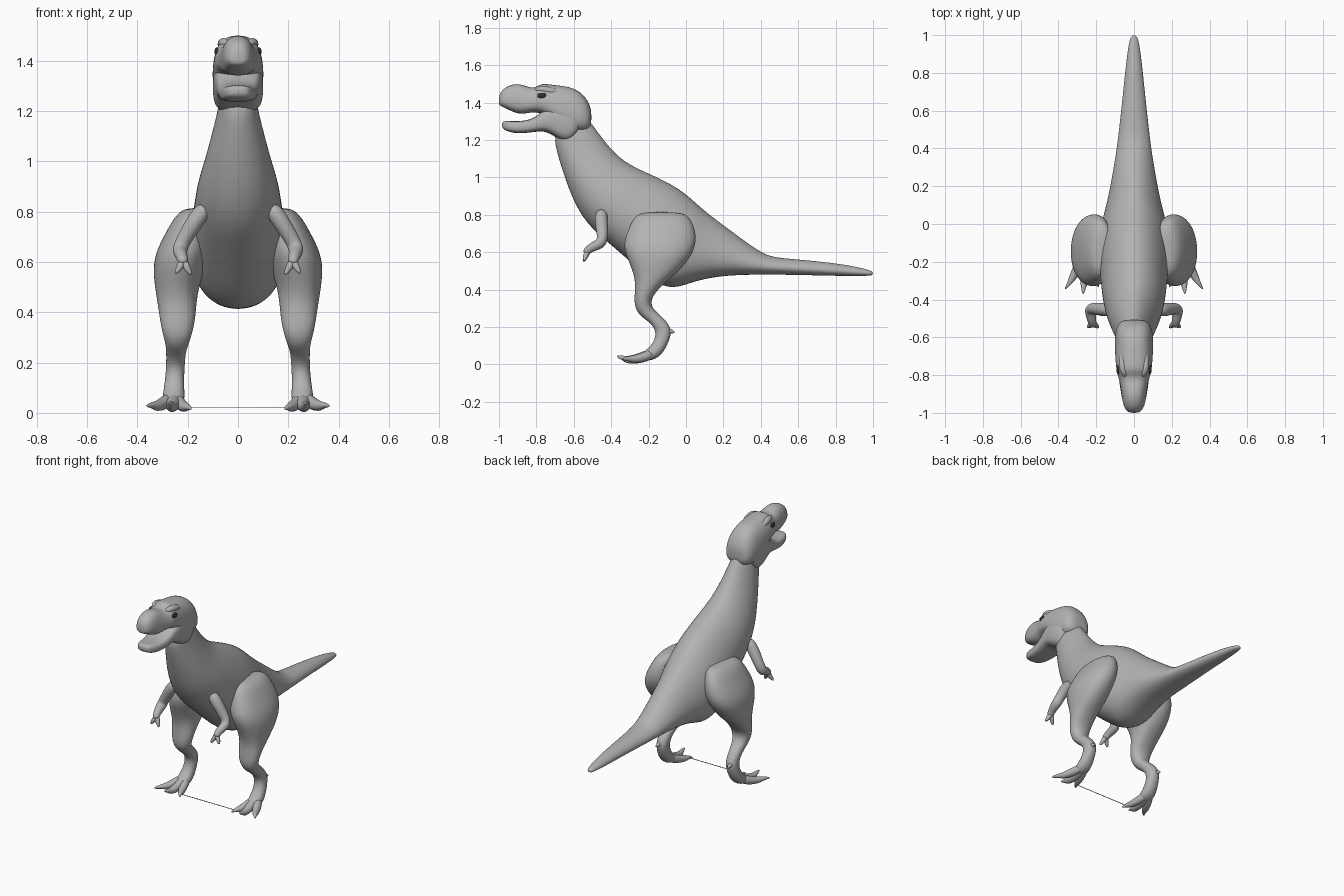
import bpy, bmesh, math
from mathutils import Vector


def material(name, v):
    m = bpy.data.materials.new(name)
    m.diffuse_color = (v, v, v, 1)
    return m


GREY = material("skin_grey", 0.45)
DARK = material("eye_dark", 0.03)
SIDES = 16


def skin(bm, rings):
    """Bridge a list of point rings and cap both ends."""
    rows = [[bm.verts.new(p) for p in r] for r in rings]
    for a, b in zip(rows, rows[1:]):
        for i in range(len(a)):
            j = (i + 1) % len(a)
            bm.faces.new((a[i], a[j], b[j], b[i]))
    bm.faces.new(rows[0])
    bm.faces.new(rows[-1])


def finish(name, bm, mat=GREY, mirror=False, levels=2):
    bmesh.ops.recalc_face_normals(bm, faces=bm.faces)
    me = bpy.data.meshes.new(name)
    bm.to_mesh(me)
    bm.free()
    for p in me.polygons:
        p.use_smooth = True
    me.materials.append(mat)
    ob = bpy.data.objects.new(name, me)
    bpy.context.collection.objects.link(ob)
    if mirror:
        ob.modifiers.new("mirror", 'MIRROR').use_mirror_merge = False
    if levels:
        s = ob.modifiers.new("smooth", 'SUBSURF')
        s.levels = s.render_levels = levels
    return ob


def spow(v, e):
    return math.copysign(abs(v) ** e, v)


def loft(name, rows, power=2.0, taper=0.0, mirror=False):
    """Rows: y,z of one edge, y,z of the opposite edge, inner x, outer x."""
    rings = []
    for ya, za, yb, zb, x0, x1 in rows:
        ring = []
        for i in range(SIDES):
            t = 2 * math.pi * i / SIDES
            c = spow(math.cos(t), 2 / power) * 1.02
            s = spow(math.sin(t), 2 / power) * 1.02
            ring.append(((x0 + x1) / 2 + (x1 - x0) / 2 * c * (1 - taper * s),
                         (ya + yb) / 2 + (ya - yb) / 2 * s,
                         (za + zb) / 2 + (za - zb) / 2 * s))
        rings.append(ring)
    bm = bmesh.new()
    skin(bm, rings)
    return finish(name, bm, mirror=mirror)


def tubes(name, paths, sides=10):
    """Mirrored tapered tubes; each path is a list of (x, y, z, radius)."""
    bm = bmesh.new()
    for path in paths:
        pts = [Vector(p[:3]) for p in path]
        rings = []
        for i, p in enumerate(path):
            d = (pts[min(i + 1, len(pts) - 1)] - pts[max(i - 1, 0)]).normalized()
            u = d.cross(Vector((1, 0, 0))).normalized()
            v = d.cross(u)
            rings.append([pts[i] + p[3] * 1.05 * (u * math.cos(a) + v * math.sin(a))
                          for a in (2 * math.pi * k / sides for k in range(sides))])
        skin(bm, rings)
    return finish(name, bm, mirror=True)


# Body from neck to tail tip: top edge, bottom edge, half width
body = [
    (-.57, 1.36, -.71, 1.24, .065), (-.51, 1.30, -.695, 1.15, .075),
    (-.43, 1.18, -.665, 1.05, .102), (-.33, 1.08, -.625, .93, .132),
    (-.22, 1.03, -.575, .82, .158), (-.12, .985, -.51, .73, .17),
    (-.03, .935, -.41, .645, .18), (.035, .88, -.30, .55, .186),
    (.085, .835, -.18, .445, .186), (.14, .79, -.075, .395, .165),
    (.22, .73, .05, .448, .138), (.32, .655, .20, .475, .115),
    (.42, .585, .36, .48, .092), (.50, .568, .48, .48, .08),
    (.65, .557, .65, .477, .062), (.85, .535, .85, .472, .042),
    (.97, .508, .97, .473, .026), (1.0, .495, 1.0, .476, .012)]
loft("body_and_tail", [(*r[:4], -r[4], r[4]) for r in body], taper=.15)

# Skull and snout: y, top, bottom, half width
skull = [
    (-1.0, 1.43, 1.39, .02), (-.99, 1.46, 1.38, .04), (-.955, 1.49, 1.365, .058),
    (-.89, 1.505, 1.333, .066), (-.825, 1.472, 1.35, .076), (-.79, 1.49, 1.345, .088),
    (-.765, 1.503, 1.34, .092), (-.70, 1.492, 1.30, .098), (-.62, 1.485, 1.24, .1),
    (-.56, 1.455, 1.24, .095), (-.525, 1.41, 1.25, .08), (-.505, 1.36, 1.28, .05)]
loft("skull", [(y, a, y, b, -w, w) for y, a, b, w in skull], 2.5, .15)

# Lower jaw rising into the cheeks
jaw = [
    (-.985, 1.30, 1.26, .035), (-.95, 1.302, 1.243, .058), (-.89, 1.298, 1.233, .07),
    (-.81, 1.312, 1.243, .08), (-.755, 1.37, 1.25, .09), (-.70, 1.40, 1.218, .098),
    (-.66, 1.40, 1.19, .1), (-.61, 1.40, 1.19, .1), (-.575, 1.39, 1.245, .092),
    (-.55, 1.37, 1.28, .07)]
loft("lower_jaw", [(y, a, y, b, -w, w) for y, a, b, w in jaw], 3.2)

# Low brow ridges that only just lift out of the skull
tubes("brow_ridge", [[(.04, -.81, 1.462, .012), (.058, -.775, 1.474, .02),
                      (.063, -.73, 1.464, .021), (.06, -.68, 1.45, .012)]])

# Eyes
bm = bmesh.new()
bmesh.ops.create_uvsphere(bm, u_segments=16, v_segments=10, radius=1)
for v in bm.verts:
    v.co = Vector((.083 + v.co.x * .011, -.77 + v.co.y * .025, 1.436 + v.co.z * .016))
finish("eye", bm, DARK, mirror=True, levels=0)

# Legs: front edge, back edge, inner x, outer x
loft("leg", [
    (-.22, .815, -.03, .815, .13, .20), (-.275, .795, .02, .79, .11, .245),
    (-.31, .72, .05, .72, .11, .285), (-.338, .64, .055, .65, .11, .325),
    (-.315, .57, .03, .58, .13, .338), (-.285, .50, -.035, .50, .155, .33),
    (-.27, .44, -.11, .44, .165, .32), (-.275, .37, -.178, .37, .17, .31),
    (-.276, .31, -.188, .325, .182, .30), (-.25, .262, -.172, .29, .195, .288),
    (-.20, .23, -.13, .258, .208, .285), (-.16, .185, -.07, .19, .212, .285),
    (-.165, .13, -.092, .12, .215, .29), (-.20, .085, -.13, .045, .212, .30),
    (-.25, .055, -.20, .012, .215, .30)], 2.2, mirror=True)

# Three toes with pointed claws and a small heel spur
tubes("toes", [
    [(.265, -.17, .06, .028), (.30, -.235, .034, .026), (.325, -.285, .026, .02),
     (.342, -.312, .032, .012), (.365, -.345, .027, .004)],
    [(.255, -.17, .06, .032), (.258, -.25, .032, .027), (.264, -.31, .022, .022),
     (.267, -.335, .034, .013), (.27, -.372, .044, .005)],
    [(.248, -.17, .06, .028), (.228, -.235, .032, .025), (.21, -.285, .022, .02),
     (.2, -.31, .024, .012), (.185, -.335, .015, .004)],
    [(.255, -.11, .18, .018), (.257, -.08, .178, .013), (.26, -.06, .17, .004)]])

# Small arms with two fingers each
tubes("arm", [
    [(.125, -.45, .82, .03), (.155, -.455, .785, .036), (.19, -.45, .73, .033),
     (.22, -.445, .68, .03), (.233, -.455, .645, .031), (.227, -.495, .63, .025),
     (.22, -.525, .612, .022), (.217, -.54, .59, .018)],
    [(.216, -.525, .605, .018), (.202, -.538, .575, .014), (.186, -.548, .548, .006)],
    [(.218, -.525, .605, .018), (.232, -.538, .578, .014), (.248, -.545, .553, .006)]])

# Thin strand joining the feet
bm = bmesh.new()
bmesh.ops.create_cube(bm, size=1)
for v in bm.verts:
    v.co = Vector((v.co.x * .39, -.31 + v.co.y * .003, .022 + v.co.z * .003))
finish("foot_strand", bm, levels=0)
